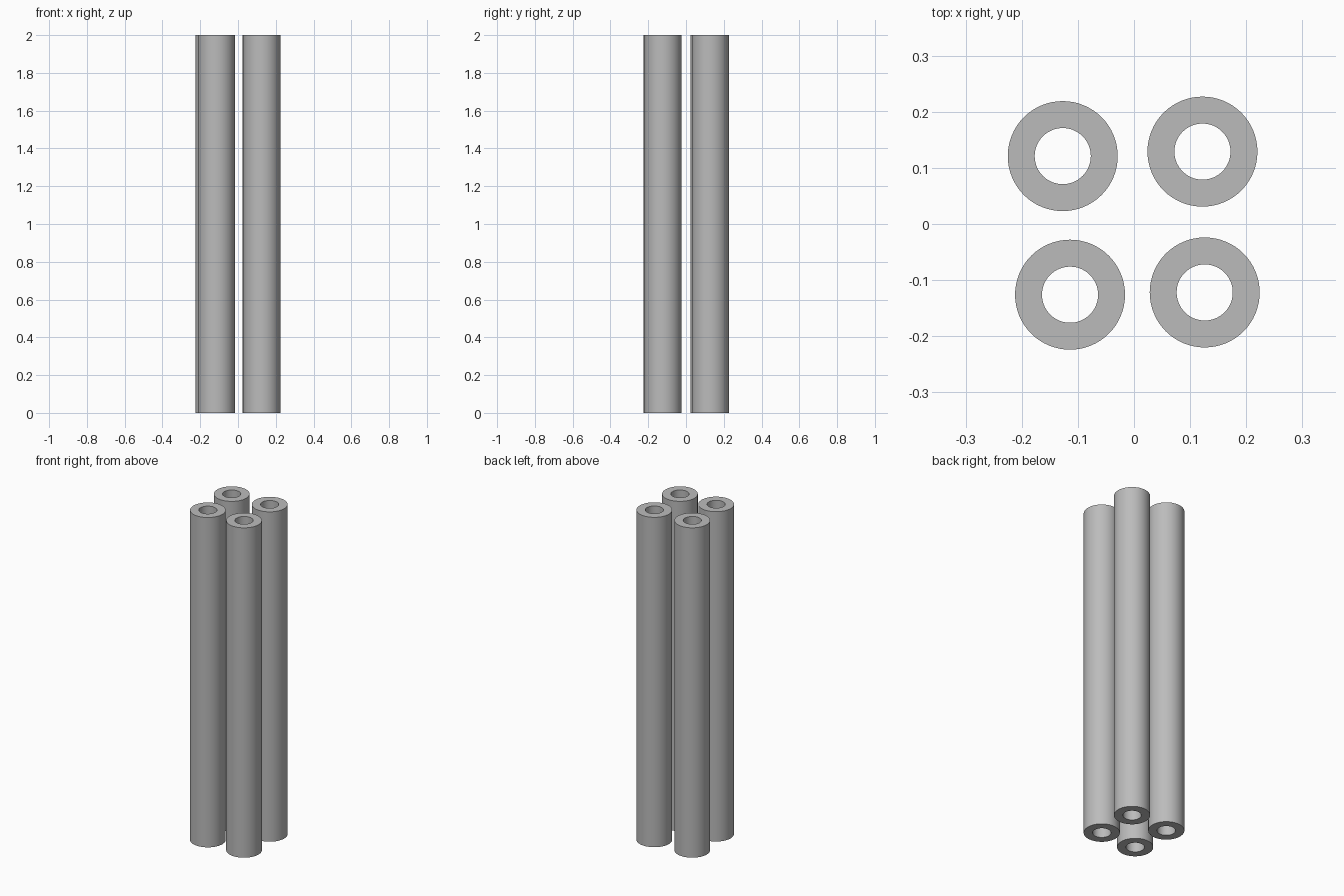
import bpy, bmesh, math

if "Cube" in bpy.data.objects:
    bpy.data.objects.remove(bpy.data.objects["Cube"])

SIDES = 64
OUTER, INNER, HEIGHT = 0.098, 0.05, 2.0

grey = bpy.data.materials.new("grey")
grey.diffuse_color = (0.5, 0.5, 0.5, 1)
grey.use_nodes = True
grey.node_tree.nodes["Principled BSDF"].inputs["Base Color"].default_value = grey.diffuse_color


def pipe(name, x, y):
    """Hollow tube: a rectangular wall section revolved about its axis."""
    bm = bmesh.new()
    section = [(INNER, 0), (OUTER, 0), (OUTER, HEIGHT), (INNER, HEIGHT)]
    rings = []
    for i in range(SIDES):
        a = 2 * math.pi * i / SIDES
        rings.append([bm.verts.new((r * math.cos(a), r * math.sin(a), z)) for r, z in section])
    for i in range(SIDES):
        p, q = rings[i], rings[(i + 1) % SIDES]
        for j in range(4):
            k = (j + 1) % 4
            bm.faces.new((p[j], q[j], q[k], p[k]))
    bmesh.ops.recalc_face_normals(bm, faces=bm.faces)
    mesh = bpy.data.meshes.new(name)
    bm.to_mesh(mesh)
    bm.free()
    mesh.materials.append(grey)
    obj = bpy.data.objects.new(name, mesh)
    obj.location = (x, y, 0)
    bpy.context.collection.objects.link(obj)
    bpy.context.view_layer.objects.active = obj
    obj.select_set(True)
    bpy.ops.object.shade_smooth_by_angle(angle=math.radians(30))
    obj.select_set(False)


# Four loosely arranged upright pipes
pipe("back_left_pipe", -0.127, 0.121)
pipe("back_right_pipe", 0.122, 0.129)
pipe("front_left_pipe", -0.114, -0.126)
pipe("front_right_pipe", 0.126, -0.122)
